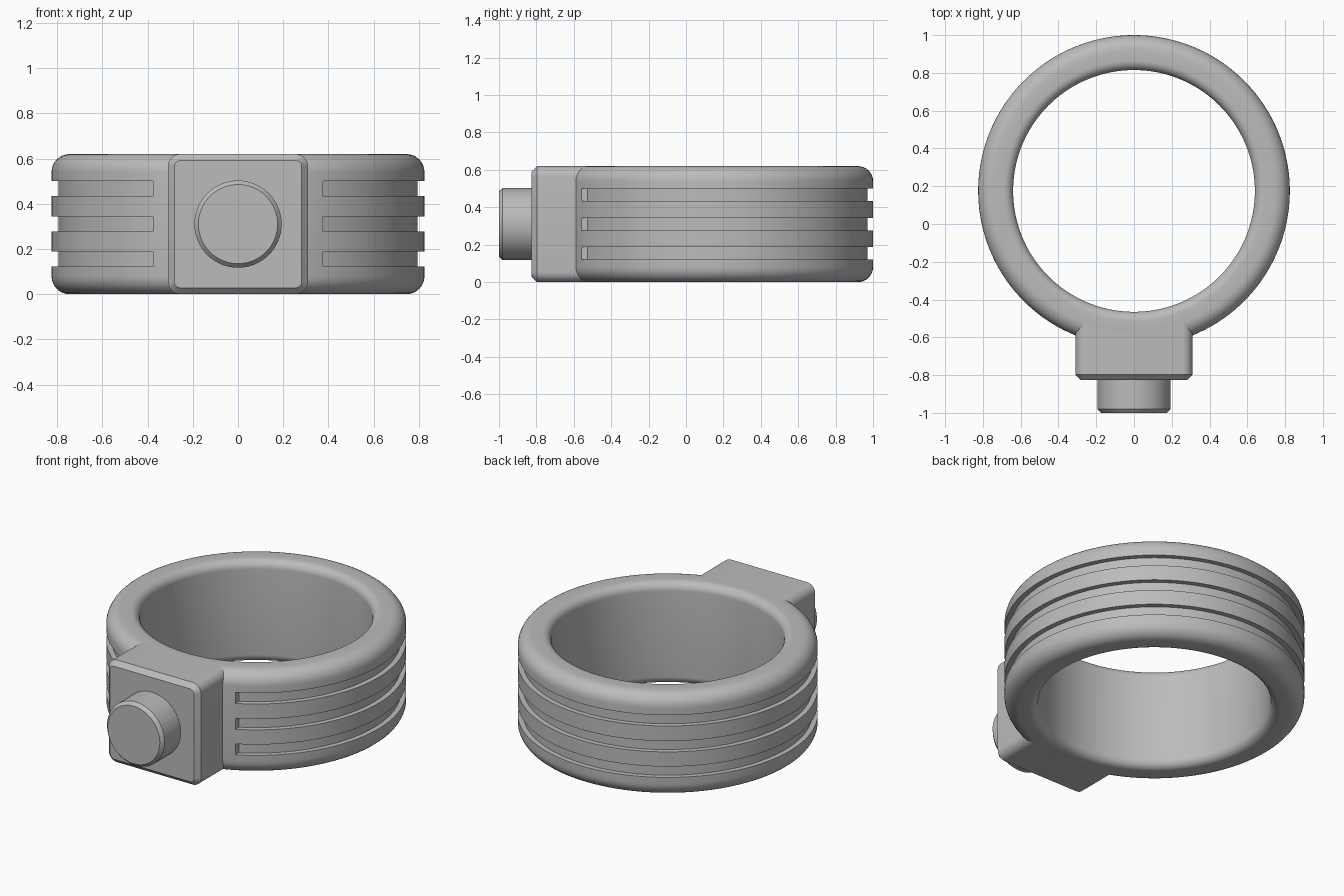
import bpy, bmesh
from math import pi, sin, cos, acos, radians

if "Cube" in bpy.data.objects:
    bpy.data.objects.remove(bpy.data.objects["Cube"])

RING_Y, HEIGHT = 0.175, 0.62
OUTER, INNER = 0.825, 0.64
MID = HEIGHT / 2

grey = bpy.data.materials.new("plain grey")
grey.use_nodes = True
grey.diffuse_color = (0.5, 0.5, 0.5, 1)
grey.node_tree.nodes["Principled BSDF"].inputs["Base Color"].default_value = (0.5, 0.5, 0.5, 1)


def loft(name, sections, closed=False):
    """Skin equal-length loops of points; cap the ends unless closed."""
    bm = bmesh.new()
    loops = [[bm.verts.new(p) for p in s] for s in sections]
    pairs = list(zip(loops, loops[1:]))
    if closed:
        pairs.append((loops[-1], loops[0]))
    else:
        bm.faces.new(loops[0])
        bm.faces.new(loops[-1])
    for a, b in pairs:
        for i in range(len(a)):
            j = (i + 1) % len(a)
            bm.faces.new((a[i], a[j], b[j], b[i]))
    bmesh.ops.recalc_face_normals(bm, faces=bm.faces)
    mesh = bpy.data.meshes.new(name)
    bm.to_mesh(mesh)
    bm.free()
    mesh.materials.append(grey)
    ob = bpy.data.objects.new(name, mesh)
    bpy.context.collection.objects.link(ob)
    return ob


def rounded_rect(x0, x1, z0, z1, radii, steps=8):
    """Outline in the x-z plane; radii run from top right anticlockwise."""
    corners = ((x1, z1, -1, -1), (x0, z1, 1, -1), (x0, z0, 1, 1), (x1, z0, -1, 1))
    pts = []
    for k, ((x, z, sx, sz), r) in enumerate(zip(corners, radii)):
        for i in range(steps + 1):
            a = (k + i / steps) * pi / 2
            pts.append((x + sx * r + r * cos(a), z + sz * r + r * sin(a)))
    return pts


def select_only(ob):
    bpy.ops.object.select_all(action='DESELECT')
    ob.select_set(True)
    bpy.context.view_layer.objects.active = ob


def smooth(ob):
    select_only(ob)
    bpy.ops.object.shade_smooth_by_angle(angle=radians(30))


# Ring band: rounded section swept round the vertical axis
section = rounded_rect(INNER, OUTER, 0, HEIGHT, (0.08, 0.05, 0.05, 0.08))
STEPS = 160
ring = loft("ring_band", [
    [(r * cos(a), RING_Y + r * sin(a), z) for r, z in section]
    for a in (2 * pi * i / STEPS for i in range(STEPS))], closed=True)

# Three grip grooves, stopping at flat end walls either side of the block
GROOVE_X, FLOOR, BEYOND = 0.375, 0.795, 0.9
for middle in (0.155, MID, 0.467):
    z0, z1 = middle - 0.033, middle + 0.033
    slices = []
    for i in range(STEPS + 1):
        t = i / STEPS
        quad = []
        for r, z in ((FLOOR, z0), (BEYOND, z0), (BEYOND, z1), (FLOOR, z1)):
            start = -acos(GROOVE_X / r)
            a = start + t * (pi - 2 * start)
            quad.append((r * cos(a), RING_Y + r * sin(a), z))
        slices.append(quad)
    cutter = loft("groove_cutter", slices)
    cutter.hide_render = True
    select_only(ring)
    cut = ring.modifiers.new("groove", 'BOOLEAN')
    cut.operation, cut.solver, cut.object = 'DIFFERENCE', 'EXACT', cutter
    bpy.ops.object.modifier_apply(modifier=cut.name)
    bpy.data.objects.remove(cutter)
smooth(ring)

# Mounting block with rounded long edges and a chamfered front
block = loft("mounting_block", [
    [(x, y, z) for x, z in rounded_rect(-0.31 + inset, 0.31 - inset, inset,
                                        HEIGHT - inset, [0.055 - inset] * 4)]
    for y, inset in ((-0.52, 0), (-0.797, 0), (-0.825, 0.028))])
smooth(block)

# Round button with a chamfered rim
button = loft("button", [
    [(r * cos(2 * pi * i / 64), y, MID + r * sin(2 * pi * i / 64)) for i in range(64)]
    for y, r in ((-0.8, 0.193), (-0.98, 0.193), (-1.0, 0.175))])
smooth(button)
